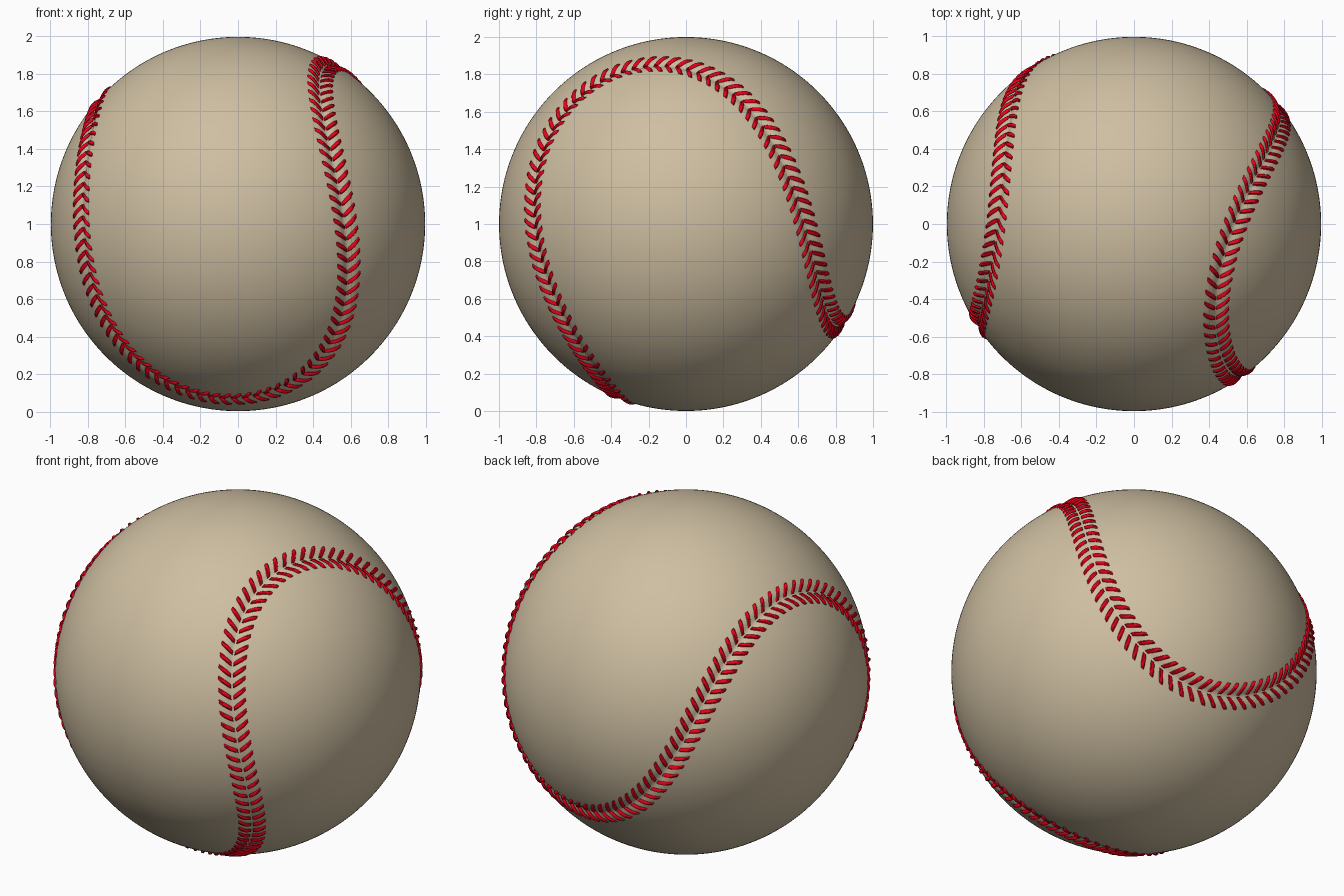
import bpy, bmesh, math
from mathutils import Vector, kdtree

if "Cube" in bpy.data.objects:
    bpy.data.objects.remove(bpy.data.objects["Cube"])

R = 0.998
A, B = 0.81, 0.19
STITCHES = 150
CENTRE = Vector((0, 0, 1))

# Seam axes: two points where the seam crosses its own equator, and the pole
E1 = Vector((0.59, -0.80, -0.12)).normalized()
E2 = Vector((0.79, 0.53, 0.32))
E2 = (E2 - E1 * E2.dot(E1)).normalized()
E3 = E1.cross(E2)


def seam(t):
    """Unit-sphere seam curve."""
    return (E1 * (A * math.cos(t) + B * math.cos(3 * t))
            + E2 * (A * math.sin(t) - B * math.sin(3 * t))
            + E3 * (2 * math.sqrt(A * B) * math.sin(2 * t))).normalized()


def groove(d):
    """Depth of the pressed-in seam at distance d from its centre line."""
    return 0.018 * max(0, 1 - d / 0.05) ** 1.5


def material(name, rgb):
    m = bpy.data.materials.new(name)
    m.diffuse_color = (*rgb, 1)
    m.use_nodes = True
    m.node_tree.nodes["Principled BSDF"].inputs["Base Color"].default_value = m.diffuse_color
    return m


def add_object(name, bm, mat):
    me = bpy.data.meshes.new(name)
    bm.to_mesh(me)
    bm.free()
    ob = bpy.data.objects.new(name, me)
    ob.location = CENTRE
    me.materials.append(mat)
    bpy.context.collection.objects.link(ob)
    bpy.context.view_layer.objects.active = ob
    ob.select_set(True)
    bpy.ops.object.shade_smooth_by_angle(angle=math.radians(50))
    ob.select_set(False)


# Seam samples, spaced evenly by arc length
N = 3000
pts = [seam(math.tau * i / N) for i in range(N)]
lengths = [0]
for i in range(N):
    lengths.append(lengths[-1] + (pts[(i + 1) % N] - pts[i]).length)

# Leather ball with the seam pressed in
kd = kdtree.KDTree(N)
for i, p in enumerate(pts):
    kd.insert(p, i)
kd.balance()
bm = bmesh.new()
bmesh.ops.create_icosphere(bm, subdivisions=7, radius=1)
for v in bm.verts:
    n = v.co.normalized()
    v.co = n * (R - groove(kd.find(n)[2]))
add_object("ball", bm, material("leather", (0.62, 0.52, 0.36)))

# Chevron stitches: two thread arms per step
bm = bmesh.new()
SIDES, STEPS = 6, 5
j = 0
for k in range(STITCHES):
    while lengths[j] < lengths[-1] * k / STITCHES:
        j += 1
    p = pts[j % N]
    tan = (pts[(j + 1) % N] - pts[j - 1]).normalized()
    for side in (-1, 1):
        out = p.cross(tan) * side
        rings = []
        for s in range(STEPS):
            f = s / (STEPS - 1)
            u, w = 0.006 + 0.068 * f, 0.014 * (1 if 0 < s < STEPS - 1 else 0.8)
            h = R - groove(u) + 0.004 - 0.006 * (f == 1)
            ring = []
            for c in range(SIDES):
                a = math.tau * c / SIDES
                d = (p + out * u + tan * (0.048 * f - 0.02 + w * math.cos(a))).normalized()
                ring.append(bm.verts.new(d * (h + 0.009 * math.sin(a))))
            rings.append(ring)
        for r0, r1 in zip(rings, rings[1:]):
            for c in range(SIDES):
                e = (c + 1) % SIDES
                bm.faces.new((r0[c], r0[e], r1[e], r1[c]))
        bm.faces.new(rings[0])
        bm.faces.new(rings[-1])
bmesh.ops.recalc_face_normals(bm, faces=bm.faces)
add_object("stitching", bm, material("red_thread", (0.8, 0.0, 0.01)))
